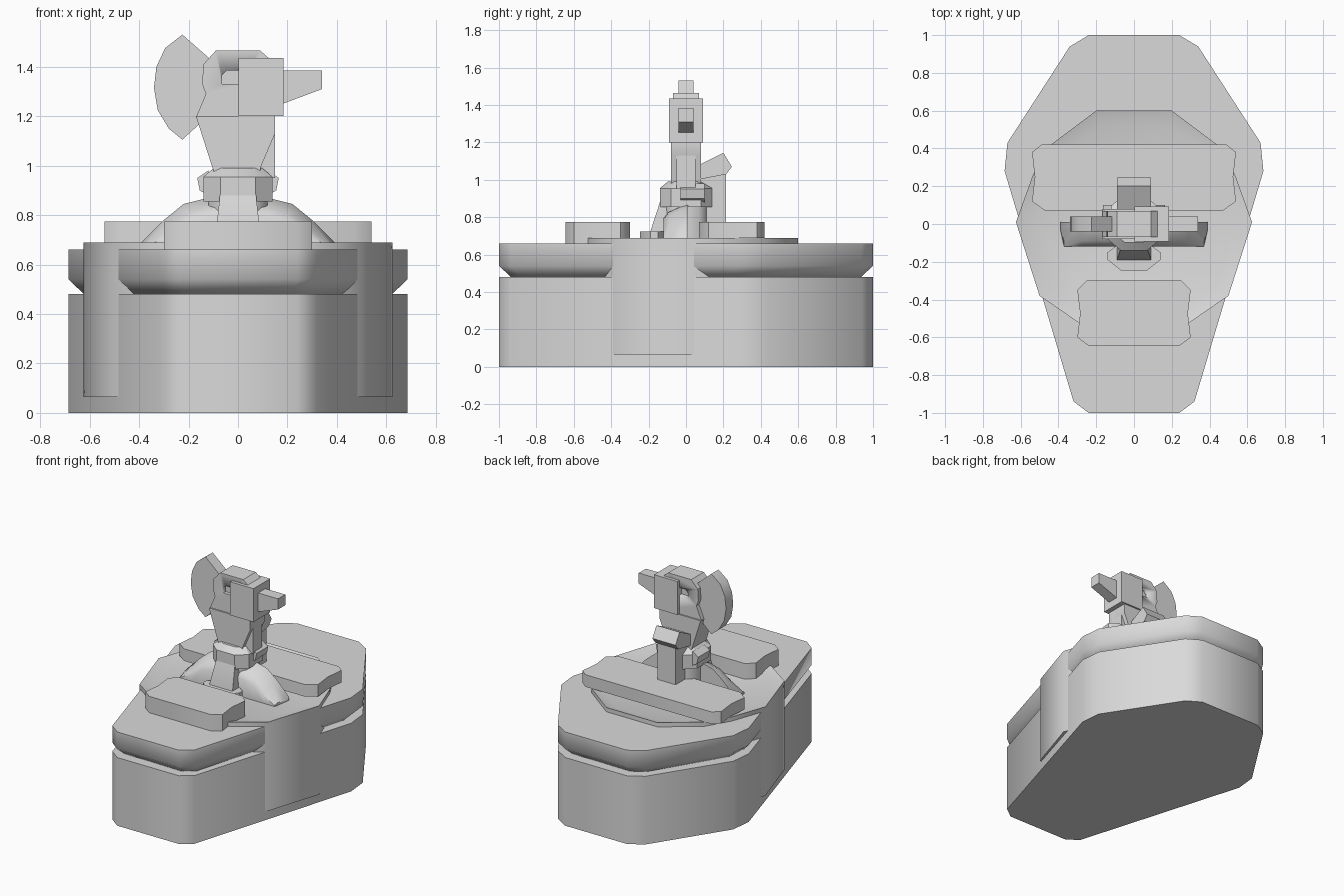
import bpy, bmesh, math

if "Cube" in bpy.data.objects:
    bpy.data.objects.remove(bpy.data.objects["Cube"])

grey = bpy.data.materials.new("plain_grey")
grey.diffuse_color = (0.7, 0.7, 0.7, 1)
grey.use_nodes = True
grey.node_tree.nodes["Principled BSDF"].inputs["Base Color"].default_value = grey.diffuse_color


def loft(name, rings, angle=30):
    """Skin equal-length rings of 3D points and cap both ends."""
    bm = bmesh.new()
    loops = [[bm.verts.new(p) for p in ring] for ring in rings]
    n = len(loops[0])
    for a, b in zip(loops, loops[1:]):
        for i in range(n):
            j = (i + 1) % n
            bm.faces.new((a[i], a[j], b[j], b[i]))
    bm.faces.new(loops[0])
    bm.faces.new(loops[-1])
    bmesh.ops.recalc_face_normals(bm, faces=bm.faces[:])
    me = bpy.data.meshes.new(name)
    bm.to_mesh(me)
    bm.free()
    me.materials.append(grey)
    ob = bpy.data.objects.new(name, me)
    bpy.context.collection.objects.link(ob)
    bpy.ops.object.select_all(action='DESELECT')
    ob.select_set(True)
    bpy.context.view_layer.objects.active = ob
    bpy.ops.object.shade_smooth_by_angle(angle=math.radians(angle))
    return ob


def mirror_x(half):
    return half + [(-x, y) for x, y in reversed(half)]


def ring(outline, z, sx=1, sy=1):
    return [(x * sx, y * sy, z) for x, y in outline]


def stack(name, outline, levels, angle=50):
    """Loft a plan outline through (z, scale x, scale y) levels."""
    return loft(name, [ring(outline, *lv) for lv in levels], angle)


def side_prism(name, profile, y0, y1):
    """Extrude an x-z profile along y."""
    return loft(name, [[(x, y, z) for x, z in profile] for y in (y0, y1)])


def cross_prism(name, profile, w):
    """Extrude a y-z profile along x, centred."""
    return loft(name, [[(x, y, z) for y, z in profile] for x in (-w, w)])


# Hull: lower body and chamfered upper deck
hull = mirror_x([(.24, -1), (.32, -.94), (.685, .28), (.67, .43), (.34, .94), (.24, 1)])
stack("lower_hull", hull, [(0, 1, 1), (.48, 1, 1)])
stack("upper_deck", hull, [(.48, .91, .935), (.54, 1, 1), (.66, 1, 1)])

# Middle armour body with a shallow sloped well in its top
mid = mirror_x([(.29, -.525), (.5, -.38), (.625, .01), (.535, .26), (.44, .42), (.2, .6)])
stack("middle_body", mid, [(.065, 1, 1), (.69, 1, 1), (.665, .85, .87)])

# Deck plates
front = mirror_x([(.24, -.645), (.3, -.6), (.285, -.475), (.3, -.35), (.25, -.3)])
stack("front_plate", front, [(.655, 1, 1), (.775, 1, 1)])
back = mirror_x([(.47, .07), (.54, .12), (.525, .25), (.54, .38), (.49, .42)])
stack("back_plate", back, [(.69, 1, 1), (.775, 1, 1)])

# Curved side legs sloping forward
for s, label in ((1, "right"), (-1, "left")):
    steps = [(.06, .87, .80), (.14, .865, .79), (.22, .845, .77), (.30, .78, .72), (.39, .69, .672)]
    rings = []
    for x, zt, zf in steps:
        xf = x - .02
        rings.append([(s * x, .01, .664), (s * x, .01, zt), (s * x, -.03, zt - .01),
                      (s * xf, -.09, (zt + zf) / 2), (s * xf, -.12, zf), (s * xf, -.12, .664)])
    loft(label + "_leg", rings, 50)

# Front leg with its foot
loft("front_leg", [ring([(-.09, -.19), (.09, -.19), (.09, -.04), (-.09, -.04)], .66),
                   ring([(-.09, -.19), (.09, -.19), (.09, -.04), (-.09, -.04)], .725),
                   ring([(-.07, -.13), (.07, -.13), (.07, -.04), (-.07, -.04)], .91)])
foot = mirror_x([(.07, -.245), (.14, -.19), (.14, -.15), (.1, -.12)])
stack("front_foot", foot, [(.66, 1, 1), (.725, 1, 1)])

# Pedestal and collar
octagon = mirror_x([(.07, -.14), (.14, -.08), (.14, .08), (.07, .14)])
stack("pedestal", octagon, [(.66, .85, .85), (.86, .85, .85)])
stack("collar", octagon, [(.855, 1, 1), (.955, 1, 1), (.99, .7, .7)], 30)
for s, label in ((1, "right"), (-1, "left")):
    side_prism(label + "_lug", [(s * .12, .88), (s * .155, .9), (s * .165, .95), (s * .12, .98)], -.03, .1)

# Rear column carrying a tilted box
cross_prism("rear_column", [(.08, .66), (.215, .66), (.215, 1.05), (.08, 1.05)], .07)
cross_prism("rear_box", [(.06, 1.0), (.08, 1.085), (.2, 1.145), (.245, 1.07), (.215, 1.03)], .09)

# Neck and head facing the right side
side_prism("neck", [(-.09, .95), (-.17, 1.2), (.15, 1.2), (.15, 1.13), (.09, .99), (.09, .95)], -.08, .08)
side_prism("neck_brace", [(.09, .95), (.15, .95), (.15, 1.2), (.1, 1.2)], -.05, .05)
head = side_prism("head", [(-.17, 1.195), (-.13, 1.29), (-.145, 1.33), (-.14, 1.41), (-.09, 1.465),
                           (.09, 1.465), (.13, 1.43), (.13, 1.195)], -.07, .07)
side_prism("face_box", [(.003, 1.2), (.185, 1.2), (.185, 1.435), (.003, 1.435)], -.092, .092)
side_prism("muzzle", [(.18, 1.25), (.34, 1.31), (.34, 1.385), (.18, 1.385)], -.04, .04)

# Recesses on both cheeks
for s, label in ((1, "back"), (-1, "front")):
    cut = side_prism(label + "_cheek_cutter", [(-.065, 1.33), (.03, 1.33), (.03, 1.385), (-.045, 1.385),
                                               (-.065, 1.365)], s * .045, s * .12)
    cut.hide_render = True
    cut.hide_viewport = True
    mod = head.modifiers.new(label + "_cheek", 'BOOLEAN')
    mod.operation = 'DIFFERENCE'
    mod.object = cut

# Fan crest behind the head
side_prism("crest", [(-.1, 1.42), (-.225, 1.53), (-.295, 1.475), (-.33, 1.4), (-.34, 1.315),
                     (-.325, 1.225), (-.28, 1.15), (-.225, 1.105), (-.1, 1.22)], -.04, .04)
